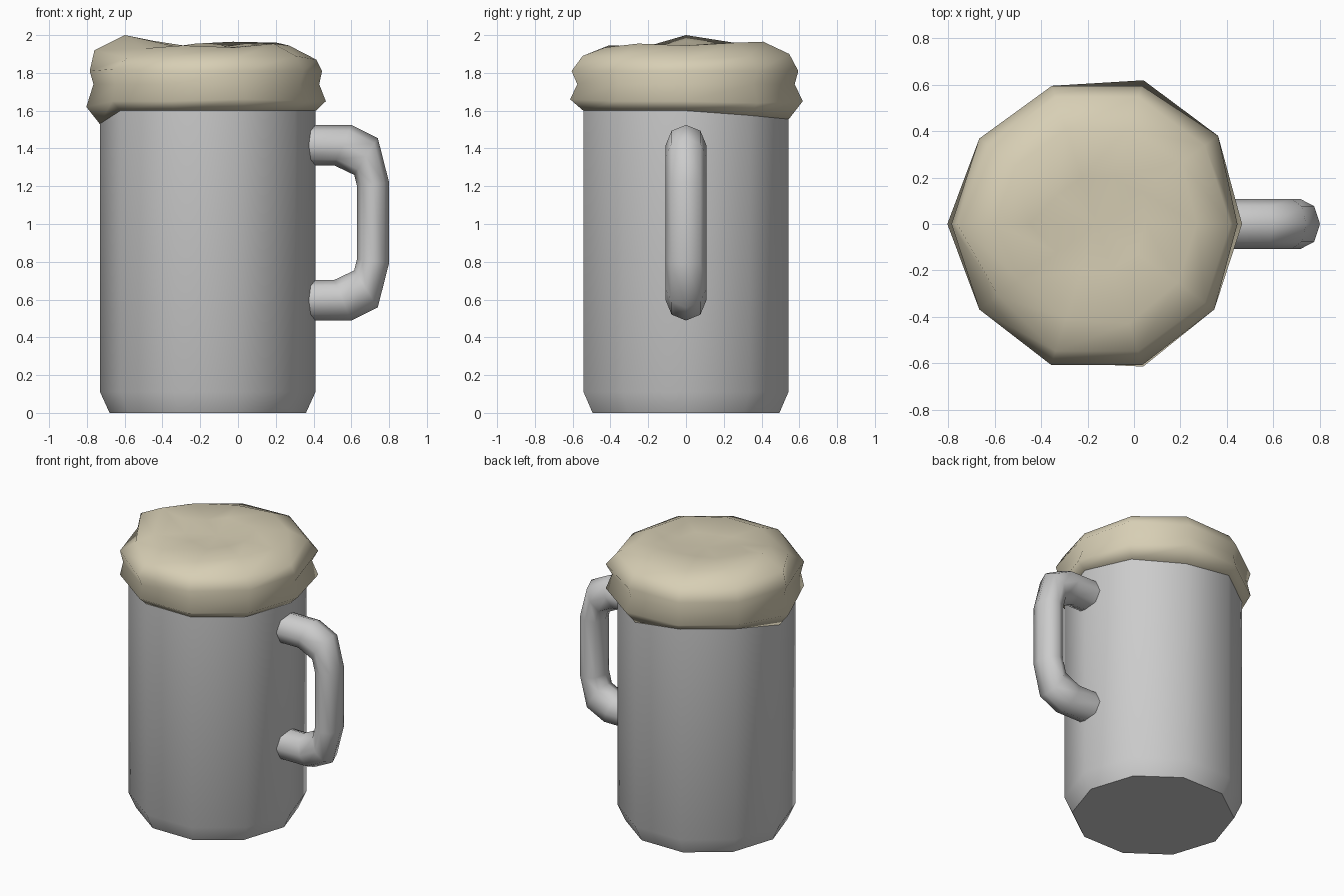
import bpy, bmesh, math

if "Cube" in bpy.data.objects:
    bpy.data.objects.remove(bpy.data.objects["Cube"])

SIDES = 10
CX = -0.16          # axis of the mug body


def material(name, rgb):
    m = bpy.data.materials.new(name)
    m.diffuse_color = (*rgb, 1)
    m.use_nodes = True
    m.node_tree.nodes["Principled BSDF"].inputs["Base Color"].default_value = m.diffuse_color
    return m


def loft(name, rings, mat, angle, cap_start=True, tip=None):
    """Skin a list of point rings; close the ends with a face or a tip point."""
    bm = bmesh.new()
    loops = [[bm.verts.new(p) for p in ring] for ring in rings]
    n = len(loops[0])
    for a, b in zip(loops, loops[1:]):
        for i in range(n):
            j = (i + 1) % n
            bm.faces.new((a[i], a[j], b[j], b[i]))
    if cap_start:
        bm.faces.new(loops[0][::-1])
    if tip:
        t = bm.verts.new(tip)
        for i in range(n):
            bm.faces.new((loops[-1][i], loops[-1][(i + 1) % n], t))
    else:
        bm.faces.new(loops[-1])
    bmesh.ops.recalc_face_normals(bm, faces=bm.faces)
    me = bpy.data.meshes.new(name)
    bm.to_mesh(me)
    bm.free()
    ob = bpy.data.objects.new(name, me)
    bpy.context.collection.objects.link(ob)
    me.materials.append(mat)
    bpy.context.view_layer.objects.active = ob
    ob.select_set(True)
    bpy.ops.object.shade_smooth_by_angle(angle=math.radians(angle))
    ob.select_set(False)
    return ob


def polar(r, i, z):
    a = math.tau * i / SIDES
    return (CX + r * math.cos(a), r * math.sin(a), z)


grey = material("mug grey", (0.6, 0.6, 0.6))
cream = material("foam cream", (0.68, 0.62, 0.46))

# Mug body: ten-sided with a chamfered foot
body_profile = [(0.52, 0), (0.57, 0.11), (0.57, 1.64)]
loft("mug_body", [[polar(r, i, z) for i in range(SIDES)] for r, z in body_profile],
     grey, 60)

# Handle: eight-sided tube between outer and inner outline points (x, z)
half = [((0.34, 1.525), (0.34, 1.31)), ((0.60, 1.525), (0.51, 1.31)),
        ((0.74, 1.455), (0.615, 1.26)), ((0.80, 1.22), (0.63, 1.20))]
MID = 1.007
pairs = half + [tuple((x, 2 * MID - z) for x, z in p) for p in reversed(half)]
handle_rings = []
for (ox, oz), (ix, iz) in pairs:
    ring = []
    for k in range(8):
        a = math.tau * k / 8
        t = (1 + math.cos(a)) / 2
        ring.append((ix + (ox - ix) * t, 0.108 * math.sin(a), iz + (oz - iz) * t))
    handle_rings.append(ring)
loft("handle", handle_rings, grey, 60)

# Foam: lumpy cap, base rings (radius, height) with a few pulled points
foam_profile = [(0.572, 1.60), (0.625, 1.65), (0.605, 1.74), (0.625, 1.81),
                (0.575, 1.89), (0.43, 1.945), (0.21, 1.94)]
pulls = {  # (ring, column): (radius change, height change)
    (0, 5): (0.0, -0.07), (1, 5): (0.018, -0.03), (4, 5): (0.025, 0.03),
    (5, 5): (0.01, 0.055), (6, 5): (0.08, 0.03),      # drip and peak on the left
    (0, 1): (0.0, -0.025), (0, 2): (0.0, -0.045), (1, 2): (0.025, 0.0),
    (1, 1): (0.02, -0.01), (3, 1): (0.02, 0.0),       # sagging edge at the back
    (4, 6): (-0.05, -0.01), (5, 6): (-0.02, -0.015), (3, 6): (0.0, 0.01),
    (3, 0): (-0.02, 0.0), (2, 0): (-0.015, 0.0), (4, 0): (0.0, -0.02),
    (5, 1): (0.02, 0.015), (5, 2): (0.0, 0.02), (5, 4): (0.0, 0.015),
    (5, 8): (0.02, -0.01), (3, 8): (0.012, 0.0), (3, 7): (0.012, 0.0),
    (1, 8): (0.02, 0.01), (6, 1): (0.03, 0.015), (6, 8): (0.0, -0.02),
    (6, 3): (0.0, 0.015), (5, 9): (0.0, 0.01), (4, 2): (0.0, 0.01),
}
foam_rings = []
for k, (r, z) in enumerate(foam_profile):
    ring = []
    for i in range(SIDES):
        dr, dz = pulls.get((k, i), (0, 0))
        ring.append(polar(r + dr, i, z + dz))
    foam_rings.append(ring)
loft("foam", foam_rings, cream, 75, tip=(CX, 0, 1.925))
